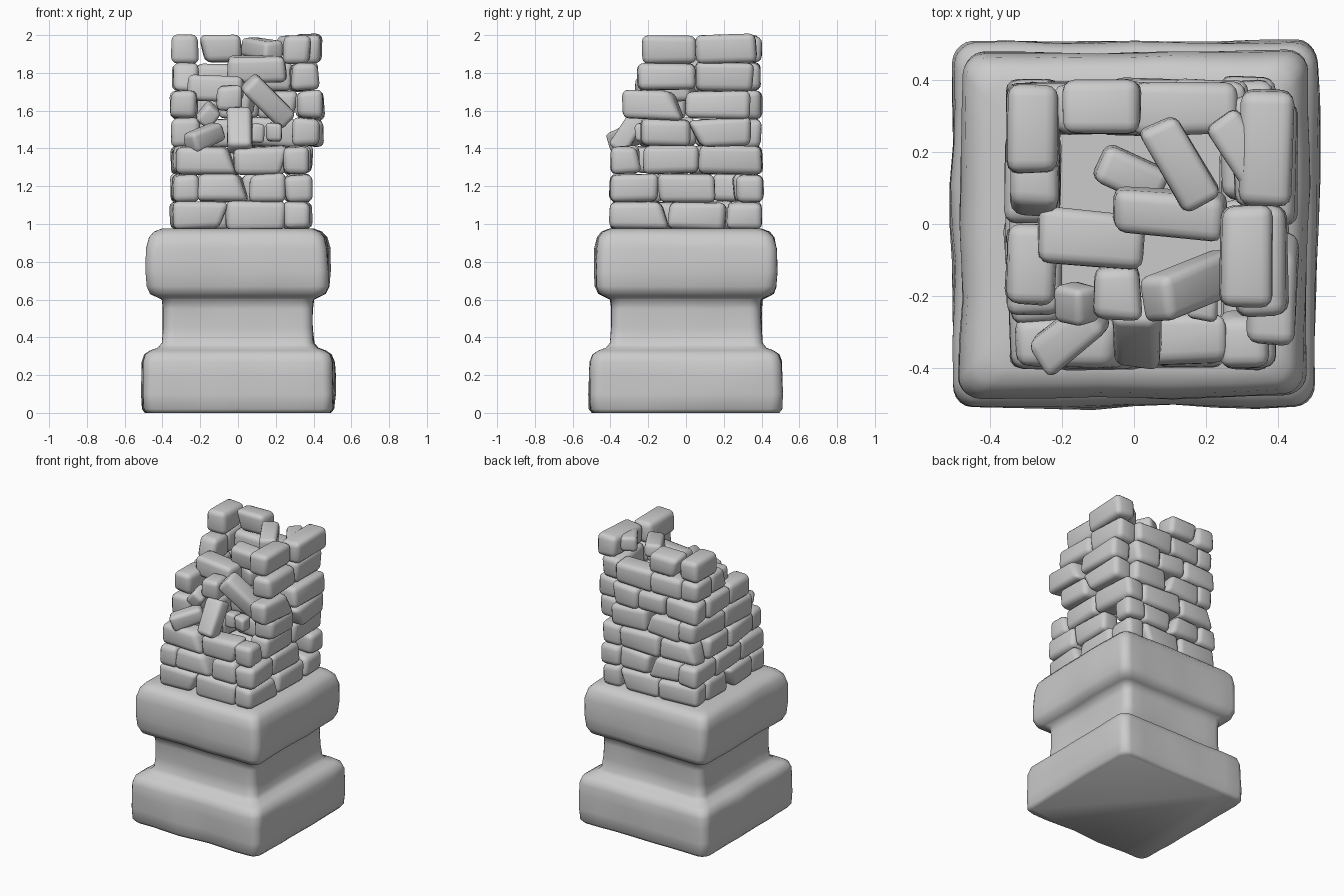
import bpy, bmesh, math, random
from mathutils import Vector, Euler, noise

random.seed(4)
cube = bpy.data.objects.get("Cube")
if cube:
    bpy.data.objects.remove(cube, do_unlink=True)

grey = bpy.data.materials.new("stone grey")
grey.use_nodes = True
COLOUR = (0.6, 0.6, 0.6, 1)
grey.diffuse_color = COLOUR
grey.node_tree.nodes["Principled BSDF"].inputs["Base Color"].default_value = COLOUR


def finish(bm, name):
    """Turn a bmesh into a smooth shaded stone object."""
    bmesh.ops.recalc_face_normals(bm, faces=bm.faces)
    for face in bm.faces:
        face.smooth = True
    mesh = bpy.data.meshes.new(name)
    bm.to_mesh(mesh)
    bm.free()
    mesh.materials.append(grey)
    obj = bpy.data.objects.new(name, mesh)
    bpy.context.collection.objects.link(obj)
    return obj


def square_ring(half, radius, z):
    """Rounded square outline with worn, wavy sides."""
    points = []
    steps, side = 5, 8
    inner = half - radius
    for corner in range(4):
        turn = corner * math.pi / 2
        spot = [Vector((inner + radius * math.cos(a), inner + radius * math.sin(a)))
                for a in (i * math.pi / 2 / steps for i in range(steps + 1))]
        spot += [Vector((inner - 2 * inner * i / side, half)) for i in range(1, side)]
        for p in spot:
            x = p.x * math.cos(turn) - p.y * math.sin(turn)
            y = p.x * math.sin(turn) + p.y * math.cos(turn)
            wear = 1 + 0.03 * noise.noise(Vector((x * 4, y * 4, z * 3)))
            points.append(Vector((x * wear, y * wear, z)))
    return points


def pedestal(name, profile):
    """Loft rounded squares along a profile of half width and height."""
    bm = bmesh.new()
    rings = [[bm.verts.new(p) for p in square_ring(half, 0.06, z)] for half, z in profile]
    for low, high in zip(rings, rings[1:]):
        for i in range(len(low)):
            j = (i + 1) % len(low)
            bm.faces.new((low[i], low[j], high[j], high[i]))
    bm.faces.new(rings[0])
    bm.faces.new(rings[-1])
    return finish(bm, name)


def stone(name, centre, size, angles=(0, 0, 0), worn=False):
    """Worn block: jittered box with rounded edges; worn ones lose a corner."""
    bm = bmesh.new()
    bmesh.ops.create_cube(bm, size=1)
    size = Vector(size)
    long_axis = max(range(3), key=lambda i: size[i])
    chip = Vector([random.choice((-1, 1)) for _ in range(3)])
    for v in bm.verts:
        side = v.co.copy()
        v.co = v.co * size
        for axis in range(3):
            v.co[axis] -= side[axis] * random.uniform(-0.006, 0.03)
        if worn and side.z * chip.z > 0 and side[long_axis] * chip[long_axis] > 0:
            v.co[long_axis] *= random.uniform(0.45, 0.75)
    bmesh.ops.bevel(bm, geom=bm.edges[:], offset=min(size) * 0.22, segments=3,
                    profile=0.5, affect='EDGES')
    rotation = Euler([math.radians(a) for a in angles]).to_matrix()
    for v in bm.verts:
        v.co = rotation @ v.co + Vector(centre)
    return finish(bm, name)


# Moulded base: wide plinth, narrow neck, wide cap
pedestal("pedestal", [
    (0.49, 0), (0.505, 0.02), (0.51, 0.1), (0.508, 0.2), (0.505, 0.27), (0.49, 0.31),
    (0.46, 0.33), (0.42, 0.345), (0.4, 0.37), (0.395, 0.45), (0.395, 0.55), (0.4, 0.6),
    (0.43, 0.615), (0.46, 0.63), (0.477, 0.67), (0.48, 0.75), (0.478, 0.87),
    (0.465, 0.93), (0.44, 0.96), (0.4, 0.975), (0.3, 0.975)])

# Wall stones per course, bottom to top, as spans along each wall
WALLS = {
    "front": [[(-0.34, -0.05), (-0.06, 0.25)],
              [(-0.22, 0.06), (0.06, 0.25)],
              [(-0.33, 0), (-0.02, 0.26)]],
    "right": [[(-0.4, -0.09), (-0.09, 0.21), (0.22, 0.4)],
              [(-0.4, -0.15), (-0.14, 0.15), (0.27, 0.41)],
              [(-0.4, -0.23), (-0.22, 0.07), (0.07, 0.4)],
              [(-0.24, 0.02), (0.01, 0.34)],
              [(-0.33, -0.01), (0, 0.34)],
              [(-0.25, 0.05), (0.05, 0.35)],
              [(-0.23, 0.05), (0.05, 0.37)]],
    "left": [[(-0.26, 0.03), (0.02, 0.25)],
             [(-0.4, -0.12), (-0.12, 0.15), (0.14, 0.4)],
             [(-0.27, 0), (0, 0.25)],
             [(-0.25, 0.05), (0.05, 0.39)],
             [(-0.22, 0), (0, 0.25)],
             [(0.02, 0.2), (0.19, 0.38)],
             [(0.14, 0.38)]],
    "back": [[(-0.35, -0.05), (-0.05, 0.25)],
             [(-0.22, 0.02), (0.02, 0.25)],
             [(-0.35, -0.06), (-0.06, 0.25)],
             [(-0.22, 0.05), (0.05, 0.32)],
             [(-0.35, -0.1), (-0.1, 0.11), (0.1, 0.32)],
             [(-0.22, 0.01), (0, 0.29)],
             [(-0.21, 0.02)]],
}
# Centre line of each wall; the right wall leans out in its middle courses
LINE = {"front": -0.325, "back": 0.325, "left": -0.28, "right": 0.315}
RIGHT_SHIFT = [0, 0, 0, 0.055, 0.06, 0.03, 0]
THICK, BOTTOM, PITCH = 0.155, 0.97, 0.147

for wall, courses in WALLS.items():
    for row, spans in enumerate(courses):
        for index, (start, end) in enumerate(spans):
            z = BOTTOM + PITCH * (row + 0.5)
            middle, length = (start + end) / 2, end - start + 0.015
            line = LINE[wall] + random.uniform(-0.008, 0.008)
            if wall == "right":
                line += RIGHT_SHIFT[row]
                if row == 6 and index == 1:
                    line += 0.055
            tall = PITCH + 0.012
            if wall in ("front", "back"):
                centre, size = (middle, line, z), (length, THICK, tall)
            else:
                centre, size = (line, middle, z), (THICK, length, tall)
            tilt = [random.uniform(-2, 2) for _ in range(3)]
            stone(f"{wall}_wall_stone", centre, size, tilt, random.random() < 0.3)

# Fallen stones lying inside and leaning over the broken front
RUBBLE = [
    ("fallen_slab", (-0.12, -0.04, 1.72), (0.3, 0.17, 0.14), (0, 2, -4)),
    ("upper_fallen_slab", (0.1, 0.03, 1.82), (0.32, 0.14, 0.15), (8, 0, -4)),
    ("front_fallen_block", (-0.045, -0.19, 1.67), (0.14, 0.16, 0.15), (5, 0, 0)),
    ("sliding_stone", (0.16, -0.17, 1.65), (0.32, 0.14, 0.13), (15, 42, 25)),
    ("leaning_stone", (0.01, -0.3, 1.5), (0.14, 0.11, 0.26), (-32, 0, 0)),
    ("small_wedge", (-0.16, -0.22, 1.58), (0.1, 0.12, 0.12), (20, 35, 15)),
    ("corner_wedge", (-0.18, -0.31, 1.46), (0.23, 0.12, 0.12), (0, -18, 38)),
    ("small_cube", (0.1, -0.2, 1.48), (0.09, 0.1, 0.11), (0, 0, 5)),
    ("small_cube", (0.19, -0.22, 1.48), (0.09, 0.1, 0.11), (0, 0, -6)),
    ("inner_wedge", (-0.01, 0.14, 1.66), (0.2, 0.12, 0.14), (0, 10, -25)),
    ("top_leaning_stone", (0.13, 0.17, 1.93), (0.12, 0.27, 0.11), (6, 0, 30)),
    ("top_corner_stone", (0.31, 0.19, 1.94), (0.12, 0.27, 0.11), (4, 0, 36)),
]
for name, centre, size, angles in RUBBLE:
    stone(name, centre, size, angles)
